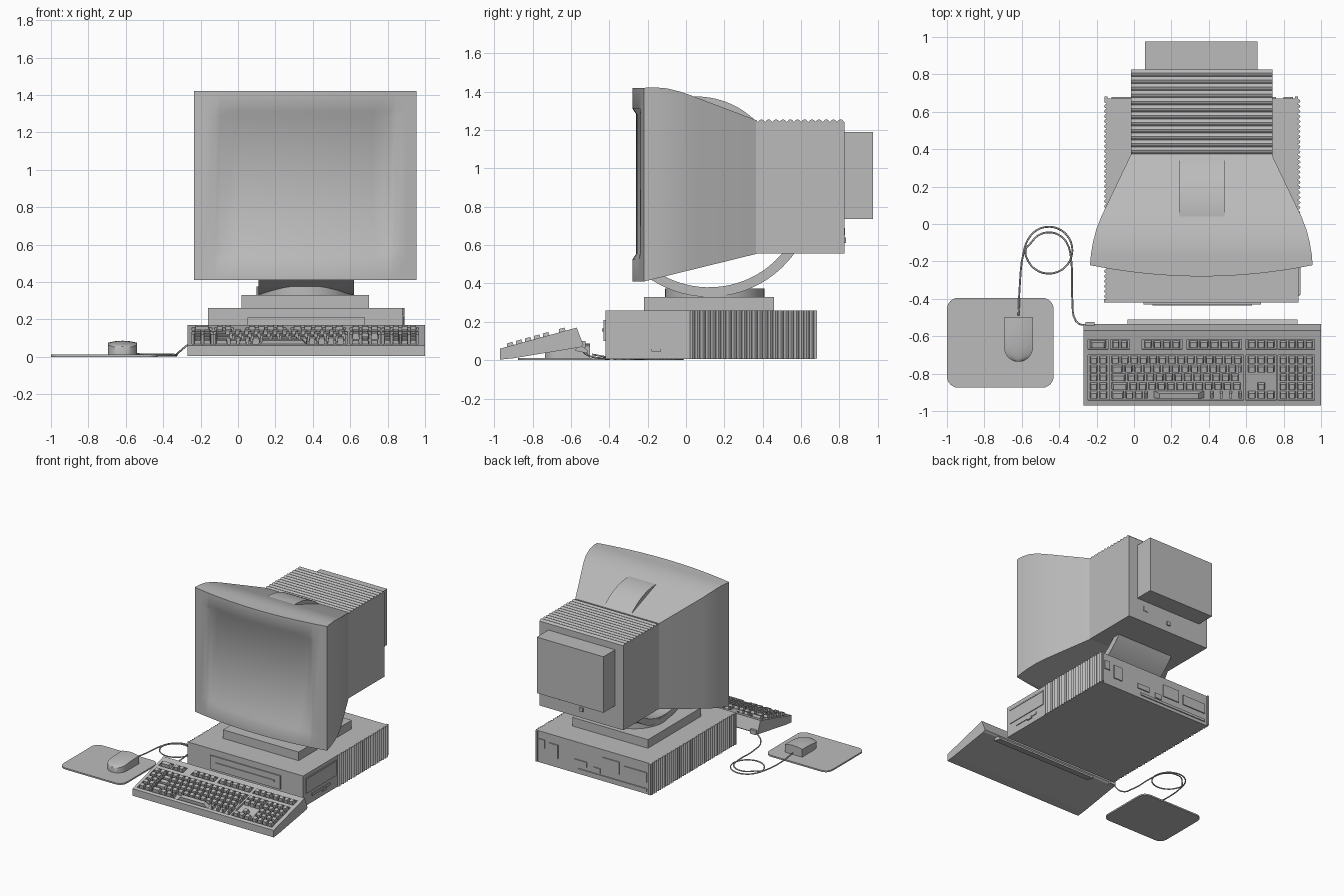
import bpy, bmesh, math
from mathutils import Matrix, Vector

if "Cube" in bpy.data.objects:
    bpy.data.objects.remove(bpy.data.objects["Cube"], do_unlink=True)

grey = bpy.data.materials.new("plain_grey")
grey.use_nodes = True
grey.diffuse_color = (0.5, 0.5, 0.5, 1)
grey.node_tree.nodes["Principled BSDF"].inputs["Base Color"].default_value = (0.5, 0.5, 0.5, 1)


# Helpers
def finish(name, bm, smooth=False):
    bmesh.ops.recalc_face_normals(bm, faces=bm.faces)
    mesh = bpy.data.meshes.new(name)
    bm.to_mesh(mesh)
    bm.free()
    mesh.materials.append(grey)
    ob = bpy.data.objects.new(name, mesh)
    bpy.context.collection.objects.link(ob)
    if smooth:
        select(ob)
        bpy.ops.object.shade_smooth_by_angle(angle=math.radians(35))
    return ob


def select(ob):
    bpy.ops.object.select_all(action='DESELECT')
    ob.select_set(True)
    bpy.context.view_layer.objects.active = ob


def loft(name, rings, smooth=False):
    bm = bmesh.new()
    rows = [[bm.verts.new(p) for p in ring] for ring in rings]
    n = len(rows[0])
    for a, b in zip(rows, rows[1:]):
        for i in range(n):
            j = (i + 1) % n
            bm.faces.new((a[i], a[j], b[j], b[i]))
    bm.faces.new(rows[0])
    bm.faces.new(rows[-1])
    return finish(name, bm, smooth)


def prism(name, pts, axis, a, b, smooth=False):
    def place(p, t):
        return (t, p[0], p[1]) if axis == 'x' else (p[0], p[1], t)
    return loft(name, [[place(p, t) for p in pts] for t in (a, b)], smooth)


def box(name, x0, x1, y0, y1, z0, z1):
    return prism(name, [(x0, y0), (x1, y0), (x1, y1), (x0, y1)], 'z', z0, z1)


def scallops(a, b, n, depth):
    step = (b - a) / n
    return [(a + step * (i + k / 4), depth * math.sin(math.pi * k / 4))
            for i in range(n) for k in range(4)] + [(b, 0)]


def arc(cx, cy, r, a0, a1, n):
    return [(cx + r * math.cos(math.radians(a0 + (a1 - a0) * i / n)),
             cy + r * math.sin(math.radians(a0 + (a1 - a0) * i / n))) for i in range(n + 1)]


MID = 0.36

# Computer case with ribbed sides
right_ribs = [(0.875 + d, y) for y, d in scallops(0.02, 0.67, 24, 0.015)]
left_ribs = [(-0.147 - d, y) for y, d in scallops(-0.4, 0.67, 40, 0.013)]
prism("case", [(-0.16, -0.42), (0.88, -0.42), (0.88, 0.02)] + right_ribs + left_ribs[::-1]
      + [(-0.16, -0.4)], 'z', 0.005, 0.26)

# Drive bays on the front and the left side
box("front_bay", 0.05, 0.68, -0.43, -0.41, 0.1, 0.21)
box("front_bay_slot", 0.1, 0.63, -0.437, -0.42, 0.15, 0.165)
box("side_bay", 0.87, 0.886, -0.385, 0, 0.105, 0.23)
box("side_bay_lip", 0.87, 0.889, -0.38, -0.005, 0.215, 0.225)
box("side_slot", 0.87, 0.886, -0.31, -0.08, 0.058, 0.078)
box("side_slot_button", 0.87, 0.89, -0.18, -0.13, 0.045, 0.065)

# Ports on the back of the case
for i, (x0, x1, z0, z1) in enumerate([
        (0.8, 0.85, 0.13, 0.2), (0.68, 0.76, 0.08, 0.19), (0.42, 0.53, 0.08, 0.12),
        (0.3, 0.36, 0.06, 0.1), (0.13, 0.28, 0.1, 0.2), (-0.12, 0.09, 0.1, 0.18),
        (-0.12, 0.5, 0.03, 0.05)]):
    box(f"back_port_{i}", x0, x1, 0.66, 0.678, z0, z1)
for x in (-0.15, 0.87):
    box("back_corner_rail", x - 0.008, x + 0.008, 0.66, 0.682, 0.01, 0.26)

# Monitor stand: plinth, turntable and curved cradle
box("stand_plinth", 0.02, 0.7, -0.22, 0.46, 0.26, 0.33)
prism("turntable", arc(MID, 0.15, 0.26, 0, 351, 39), 'z', 0.33, 0.375, True)
prism("cradle", arc(0.12, 0.88, 0.55, 237, 327, 20) + arc(0.12, 0.88, 0.5, 327, 237, 20),
      'x', 0.11, 0.62, True)

# Monitor housing tapering to the back
stations = [(-0.22, 0.595, 1.42), (-0.16, 0.59, 1.422), (-0.1, 0.58, 1.417), (-0.03, 0.562, 1.4),
            (0.04, 0.535, 1.375), (0.37, 0.377, 1.25)]
rings = []
for y, w, top in stations:
    low = 0.41 + 0.145 * (y + 0.22) / 0.59
    rings.append([(MID - w, y, low), (MID + w, y, low), (MID + w, y, top), (MID - w, y, top)])
loft("monitor_housing", rings, True)

# Bowed bezel with a sunken screen
bm = bmesh.new()
opening, slope = 0.483, 0.03
half = [opening * i / 8 for i in range(8)]
half[-1] = opening - slope
half += [opening, 0.54, 0.595]
cols = [-u for u in half[:0:-1]] + half
levels = [0.41, 0.41, 0.525, 0.555, 1.283, 1.313, 1.42, 1.42]
grid = []
for r, z in enumerate(levels):
    row = []
    for u in cols:
        y = -0.28 + 0.06 * (u / 0.595) ** 2
        if r in (0, len(levels) - 1):
            y = -0.22
        elif abs(u) < opening - slope + 0.001 and r in (3, 4):
            y += 0.02
        row.append(bm.verts.new((MID + u, y, z)))
    grid.append(row)
for a, b in zip(grid, grid[1:]):
    for i in range(len(cols) - 1):
        bm.faces.new((a[i], a[i + 1], b[i + 1], b[i]))
bmesh.ops.remove_doubles(bm, verts=bm.verts, dist=0.0001)
finish("bezel_and_screen", bm, True)

# Ribbed rear box, tube cover and top handle
ribs = [(y, 1.242 + d) for y, d in scallops(0.375, 0.825, 12, 0.014)]
prism("rear_box", [(0.825, 0.555), (0.36, 0.555), (0.36, 1.25)] + ribs, 'x', -0.015, 0.74)
box("tube_cover", 0.06, 0.66, 0.82, 0.975, 0.735, 1.19)
prism("top_handle", arc(0.05, 0.925, 0.45, 40, 95, 14) + [(0.05, 1.2)], 'x', 0.24, 0.485, True)
box("rear_socket", 0.56, 0.6, 0.82, 0.829, 0.65, 0.69)
box("rear_knob", 0.345, 0.375, 0.82, 0.835, 0.61, 0.64)

# Keyboard wedge
FRONT, TILT = -0.97, math.atan(0.275)


def deck(y):
    return 0.06 + 0.275 * (y - FRONT)


def tilted(bm, x0, x1, y0, y1, thick, lift, taper):
    y = (y0 + y1) / 2
    verts = bmesh.ops.create_cube(bm, size=1)["verts"]
    for v in verts:
        if v.co.z > 0:
            v.co.x *= taper
            v.co.y *= taper
    m = (Matrix.Translation(((x0 + x1) / 2, y, deck(y) + lift)) @ Matrix.Rotation(TILT, 4, 'X')
         @ Matrix.Diagonal((x1 - x0, (y1 - y0) / math.cos(TILT), thick, 1)))
    bmesh.ops.transform(bm, matrix=m, verts=verts)


keyboard = prism("keyboard_body", [(FRONT, 0.003), (FRONT, 0.06), (-0.57, 0.17), (-0.535, 0.08),
                                   (-0.55, 0.068), (-0.9, 0.01)], 'x', -0.27, 1.0)

# Sunken key wells, cut from the body
blocks = [(-0.24, -0.14, 2), (-0.125, 0.58, 14), (0.605, 0.755, 3), (0.775, 0.96, 4)]
groups = [(-0.24, -0.145, 1), (-0.12, -0.03, 2), (0.05, 0.25, 4), (0.29, 0.57, 5),
          (0.605, 0.755, 3), (0.775, 0.96, 4)]
bm = bmesh.new()
for x0, x1, n in blocks:
    tilted(bm, x0 - 0.006, x1 + 0.006, -0.944, -0.7, 0.03, 0, 1)
for x0, x1, n in groups:
    tilted(bm, x0 - 0.006, x1 + 0.006, -0.672, -0.617, 0.03, 0, 1)
cutter = finish("key_well_cutter", bm)
cutter.hide_render = True
cut = keyboard.modifiers.new("wells", 'BOOLEAN')
cut.operation, cut.solver, cut.object = 'DIFFERENCE', 'EXACT', cutter
select(keyboard)
bpy.ops.object.modifier_apply(modifier="wells")
bpy.data.objects.remove(cutter, do_unlink=True)

# Keys
bm = bmesh.new()
GAP, PITCH = 0.005, 0.0468


def key(x0, x1, y0, y1):
    tilted(bm, x0 + GAP, x1 - GAP, y0 + GAP, y1 - GAP, 0.032, 0.001, 0.78)


for b, (x0, x1, n) in enumerate(blocks):
    w = (x1 - x0) / n
    for r in range(5):
        y = -0.939 + r * PITCH
        shift = (0.5, 0.9, 0.7, 0.4, 0)[r] * w if b == 1 else 0
        for c in range(n):
            if b == 2 and (r == 2 or (r == 1 and c != 1)):
                continue
            if b == 1 and r == 0 and 4 <= c <= 9:
                if c == 4:
                    key(x0 + 4 * w + shift, x0 + 10 * w, y, y + PITCH)
                continue
            left = x0 + c * w + (shift if c else 0)
            right = x1 if c == n - 1 else x0 + (c + 1) * w + (shift if c < 3 or r or b != 1 else 0)
            if right - left > 0.02:
                key(left, right, y, y + PITCH)
for x0, x1, n in groups:
    w = (x1 - x0) / n
    for c in range(n):
        key(x0 + c * w, x0 + (c + 1) * w, -0.668, -0.621)
finish("keys", bm)

# Keyboard back foot and plug
prism("keyboard_foot", [(-0.58, 0.05), (-0.51, 0.035), (-0.51, 0.05), (-0.56, 0.085)],
      'x', -0.035, 0.875)
box("keyboard_plug", -0.26, -0.21, -0.56, -0.525, 0.065, 0.1)

# Mouse pad with rounded corners
pad = []
for cx, cy, a in [(-0.49, -0.455, 0), (-0.94, -0.455, 90), (-0.94, -0.815, 180), (-0.49, -0.815, 270)]:
    pad += arc(cx, cy, 0.06, a, a + 90, 6)
prism("mouse_pad", pad, 'z', 0, 0.012)

# Mouse: rounded nose, domed top
rings = []
for i in range(13):
    t = i / 12
    y = -0.735 + 0.235 * t ** 1.5
    nose = min(1, (y + 0.737) / 0.08)
    w = 0.0775 * math.sqrt(1 - (1 - nose) ** 2)
    top = 0.045 + 0.03 * math.sin(math.pi / 2 * min(1, t * 1.1))
    ring = [(-0.6175 + w, y, 0.012)]
    for k in range(9):
        s = 1 - k / 4
        ring.append((-0.6175 + w * s, y, top + 0.011 * (1 - s * s)))
    rings.append(ring + [(-0.6175 - w, y, 0.012)])
loft("mouse", rings, True)

# Mouse cable: a single loop, then up to the keyboard
path = [(-0.617, -0.49, 0.03), (-0.612, -0.35, 0.008), (-0.59, -0.15, 0.006)]
path += [(x, y, 0.006) for x, y in arc(-0.455, -0.14, 0.125, 150, -180, 12)]
path += [(x, y, 0.014) for x, y in arc(-0.455, -0.155, 0.11, 150, 30, 4)]
path += [(-0.335, -0.2, 0.01), (-0.33, -0.4, 0.008), (-0.31, -0.52, 0.03), (-0.25, -0.545, 0.08)]
curve = bpy.data.curves.new("mouse_cable", 'CURVE')
curve.dimensions = '3D'
curve.bevel_depth = 0.005
curve.bevel_resolution = 1
curve.resolution_u = 4
spline = curve.splines.new('BEZIER')
spline.bezier_points.add(len(path) - 1)
for p, co in zip(spline.bezier_points, path):
    p.co = Vector(co)
    p.handle_left_type = p.handle_right_type = 'AUTO'
curve.materials.append(grey)
bpy.context.collection.objects.link(bpy.data.objects.new("mouse_cable", curve))
